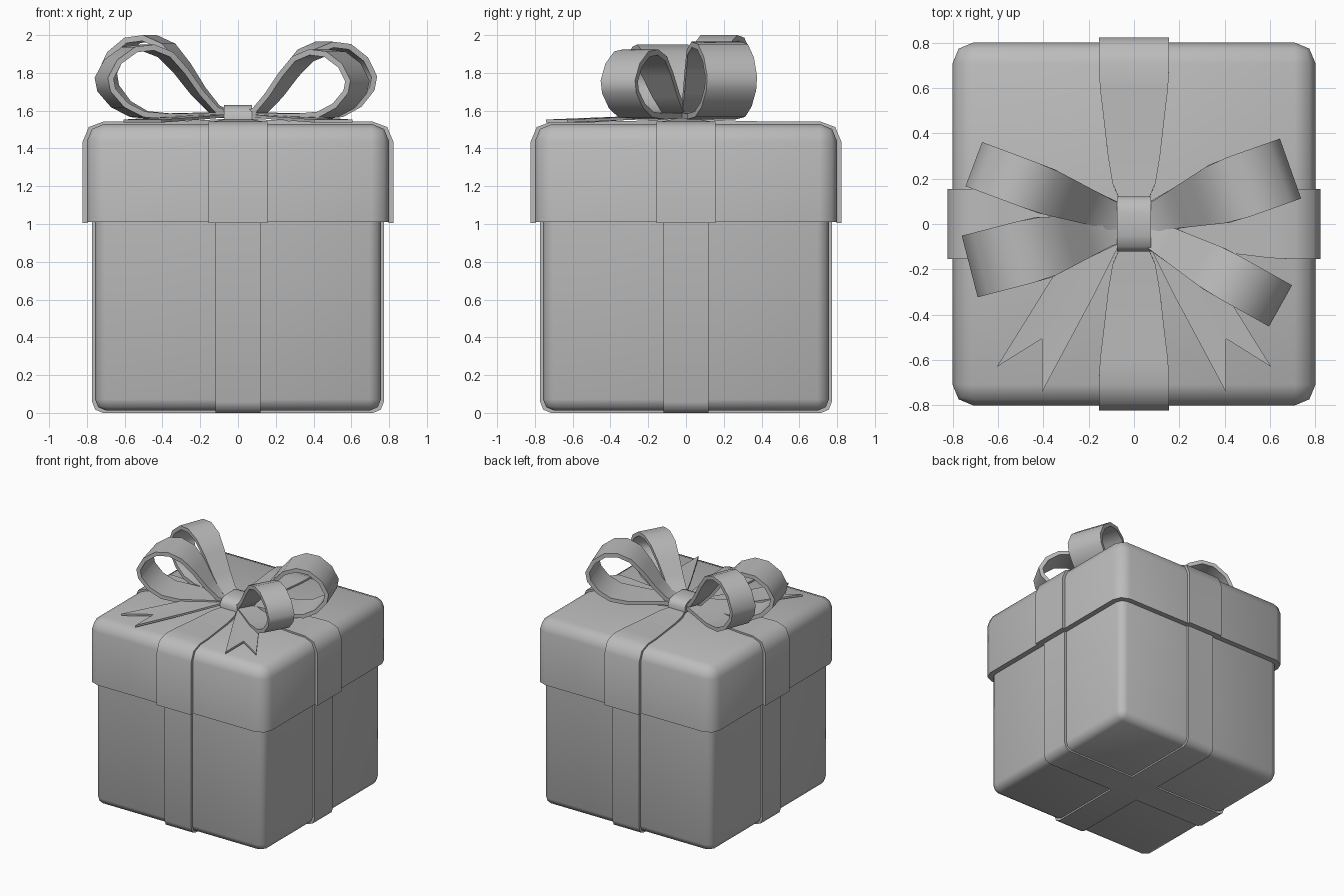
import bpy, bmesh, math
from mathutils import Vector, Matrix

if "Cube" in bpy.data.objects:
    bpy.data.objects.remove(bpy.data.objects["Cube"])

grey = bpy.data.materials.new("mid_grey")
grey.diffuse_color = (0.5, 0.5, 0.5, 1)
grey.use_nodes = True
grey.node_tree.nodes["Principled BSDF"].inputs["Base Color"].default_value = grey.diffuse_color


def finish(bm, name, angle=60):
    bmesh.ops.recalc_face_normals(bm, faces=bm.faces)
    me = bpy.data.meshes.new(name)
    bm.to_mesh(me)
    bm.free()
    me.materials.append(grey)
    ob = bpy.data.objects.new(name, me)
    bpy.context.collection.objects.link(ob)
    bpy.ops.object.select_all(action='DESELECT')
    ob.select_set(True)
    bpy.context.view_layer.objects.active = ob
    bpy.ops.object.shade_smooth_by_angle(angle=math.radians(angle))
    return ob


def rounded_box(name, half, z0, z1, bevel, sharp_z):
    """Box with all edges bevelled except those on the plane z = sharp_z."""
    bm = bmesh.new()
    m = Matrix.Translation((0, 0, (z0 + z1) / 2)) @ Matrix.Diagonal((2 * half, 2 * half, z1 - z0, 1))
    bmesh.ops.create_cube(bm, size=1, matrix=m)
    edges = [e for e in bm.edges if not all(abs(v.co.z - sharp_z) < 1e-4 for v in e.verts)]
    bmesh.ops.bevel(bm, geom=edges, offset=bevel, segments=2, profile=0.5, affect='EDGES')
    return finish(bm, name)


def strip(name, path, thick, angle=0, closed=False):
    """Thick ribbon along (r, z, half_width) points in a vertical plane turned by angle.
    Thickness grows to the right of the travel direction."""
    bm = bmesh.new()
    n = len(path)
    rings = []
    for i, (r, z, hw) in enumerate(path):
        p = Vector((r, z))
        a = path[(i - 1) % n] if closed or i > 0 else path[i]
        b = path[(i + 1) % n] if closed or i < n - 1 else path[i]
        d1, d2 = p - Vector(a[:2]), Vector(b[:2]) - p
        d1 = d1.normalized() if d1.length else d2.normalized()
        d2 = d2.normalized() if d2.length else d1
        t = (d1 + d2).normalized()
        q = p + Vector((t.y, -t.x)) * thick / max(t.dot(d1), 0.6)
        rings.append([bm.verts.new(c) for c in
                      ((p.x, -hw, p.y), (p.x, hw, p.y), (q.x, hw, q.y), (q.x, -hw, q.y))])
    for i in range(n if closed else n - 1):
        a, b = rings[i], rings[(i + 1) % n]
        for k in range(4):
            bm.faces.new((a[k], a[(k + 1) % 4], b[(k + 1) % 4], b[k]))
    if not closed:
        bm.faces.new(rings[0])
        bm.faces.new(rings[-1])
    bmesh.ops.rotate(bm, verts=bm.verts, matrix=Matrix.Rotation(math.radians(angle), 3, 'Z'))
    return finish(bm, name)


# Box and lid
rounded_box("box_body", 0.757, 0.012, 1.06, 0.06, 1.06)
rounded_box("box_lid", 0.80, 1.01, 1.53, 0.092, 1.01)

# Ribbons around the body, crossing underneath
half = [(0.772, 1.01), (0.772, 0.058), (0.756, 0.017), (0.715, 0.0)]
u_path = [(x, z, 0.12) for x, z in half] + [(-x, z, 0.12) for x, z in reversed(half)]
for i in range(2):
    strip(f"body_ribbon_{i}", u_path, 0.02, 90 * i)

# Ribbons over the lid, narrowing towards the knot
arm = [(0.823, 1.005, 0.155), (0.823, 1.435, 0.155), (0.79, 1.513, 0.155), (0.71, 1.543, 0.155),
       (0.60, 1.543, 0.15), (0.45, 1.543, 0.132), (0.30, 1.545, 0.115),
       (0.18, 1.55, 0.095), (0.10, 1.555, 0.06), (0.0, 1.555, 0.05)]
for i in range(4):
    strip(f"lid_ribbon_{i}", arm, -0.026, 90 * i)

# Bow loops: teardrop profile scaled by reach and height
drop = [(0.06, .10), (0.17, .17), (0.28, .38), (0.40, .67), (0.52, .90), (0.66, 1.0), (0.80, .97),
        (0.93, .80), (1.0, .56), (0.98, .38), (0.88, .17), (0.74, .04), (0.55, .01), (0.30, .02),
        (0.06, .03)]
loops = [("back_left", 159.5, 0.754, 2.0, 0.104), ("front_left", 194.5, 0.748, 1.95, 0.14),
         ("back_right", 19.5, 0.732, 1.965, 0.14), ("front_right", -29.2, 0.74, 1.925, 0.104)]
for name, ang, reach, top, hw in loops:
    pts = []
    for r, h in drop:
        t = min(1, max(0, (r * reach - 0.08) / 0.34))
        pts.append((r * reach, 1.55 + h * (top - 1.55), 0.06 + (hw - 0.06) * t))
    strip("bow_loop_" + name, pts, 0.03, ang)

# Knot band wrapped around the loop ends
knot = [(-0.122, 1.545), (-0.122, 1.585), (-0.10, 1.615), (-0.05, 1.63),
        (0.05, 1.63), (0.10, 1.615), (0.122, 1.585), (0.122, 1.545)]
strip("bow_knot", [(y, z, 0.075) for y, z in knot], 0.03, 90, closed=True)

# Notched ribbon tails, mirrored left and right
rows = [((0.0, -0.06), (0.03, -0.05), (0.06, -0.03), 1.58),
        ((0.08, -0.12), (0.11, -0.105), (0.14, -0.07), 1.58),
        ((0.18, -0.32), (0.26, -0.265), (0.35, -0.22), 1.57),
        ((0.405, -0.74), (0.405, -0.505), (0.605, -0.63), 1.553)]
bm = bmesh.new()
grid = [[bm.verts.new((x, y, row[3])) for x, y in row[:3]] for row in rows]
for a, b in zip(grid, grid[1:]):
    for k in range(2):
        bm.faces.new((a[k], b[k], b[k + 1], a[k + 1]))
low = bmesh.ops.extrude_face_region(bm, geom=bm.faces[:], use_keep_orig=True)["geom"]
for v in low:
    if isinstance(v, bmesh.types.BMVert):
        v.co.z -= 0.016
tails = finish(bm, "ribbon_tails")
mir = tails.modifiers.new("Mirror", 'MIRROR')
mir.use_mirror_merge = False
